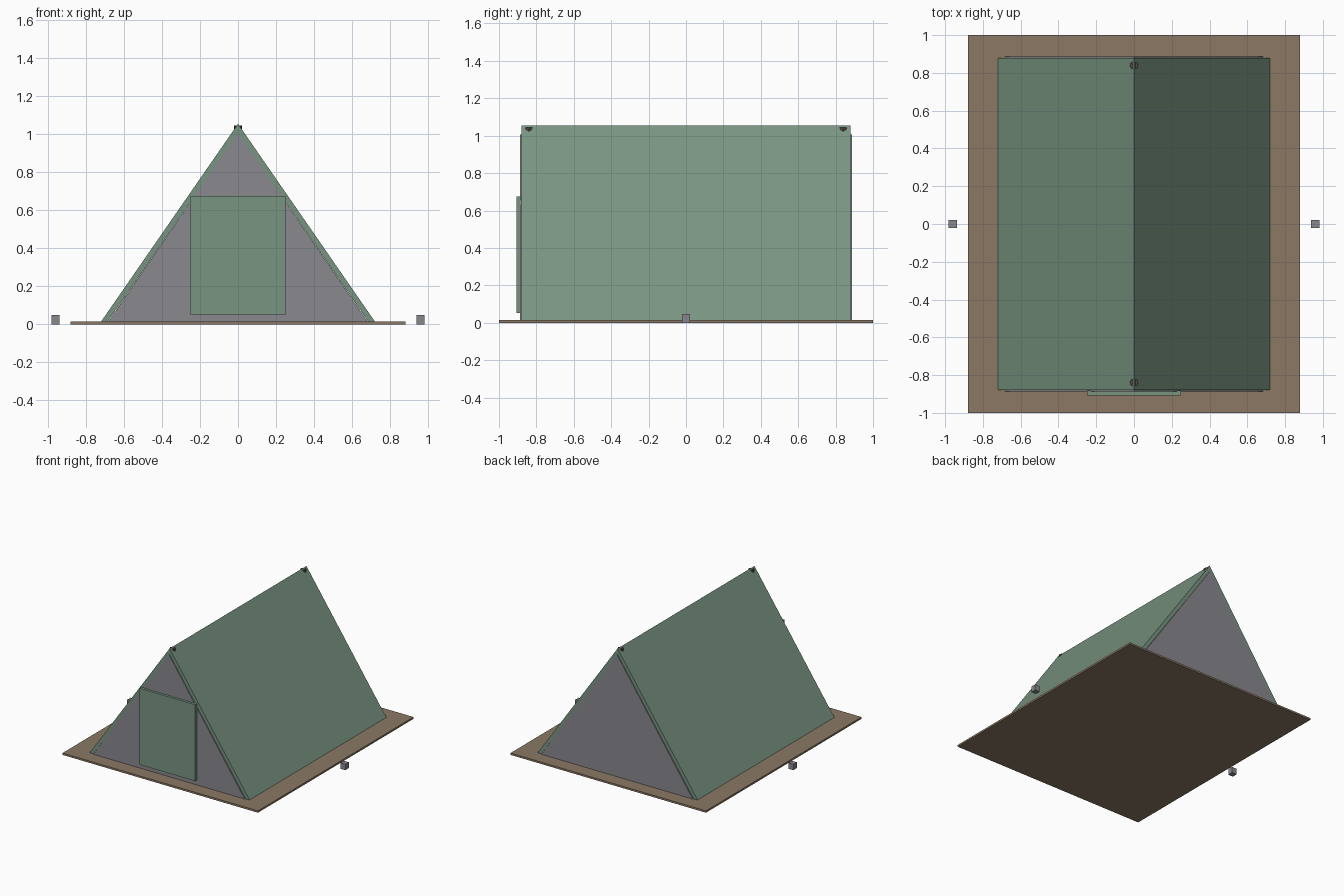
import bpy, bmesh, math

if "Cube" in bpy.data.objects:
    bpy.data.objects.remove(bpy.data.objects["Cube"])


def material(name, rgb):
    m = bpy.data.materials.new(name)
    m.diffuse_color = (*rgb, 1.0)
    m.use_nodes = True
    m.node_tree.nodes["Principled BSDF"].inputs["Base Color"].default_value = m.diffuse_color
    return m


GREEN = material("canvas_green", (0.19, 0.30, 0.22))
GREY = material("panel_grey", (0.25, 0.25, 0.275))
BROWN = material("groundsheet_brown", (0.26, 0.19, 0.13))
DARK = material("pole_brown", (0.10, 0.07, 0.05))
METAL = material("peg_grey", (0.25, 0.25, 0.27))


def prism(name, profile, y0, y1, mat):
    """Extrude an (x, z) outline along y."""
    bm = bmesh.new()
    face = bm.faces.new([bm.verts.new((x, y0, z)) for x, z in profile])
    ext = bmesh.ops.extrude_face_region(bm, geom=[face])
    moved = [v for v in ext["geom"] if isinstance(v, bmesh.types.BMVert)]
    bmesh.ops.translate(bm, verts=moved, vec=(0, y1 - y0, 0))
    bmesh.ops.recalc_face_normals(bm, faces=bm.faces)
    mesh = bpy.data.meshes.new(name)
    bm.to_mesh(mesh)
    bm.free()
    mesh.materials.append(mat)
    ob = bpy.data.objects.new(name, mesh)
    bpy.context.collection.objects.link(ob)
    return ob


def box(name, x0, x1, y0, y1, z0, z1, mat):
    return prism(name, [(x0, z0), (x1, z0), (x1, z1), (x0, z1)], y0, y1, mat)


BASE = 0.015

# Ground sheet
box("ground_sheet", -0.88, 0.88, -1.0, 1.0, 0.0, BASE, BROWN)

# Two sloping canvas slabs meeting at the ridge
for side, s in (("left", -1), ("right", 1)):
    prism(side + "_roof",
          [(s * 0.72, BASE), (0, 1.055), (0, 1.005), (s * 0.685, BASE)],
          -0.88, 0.88, GREEN)

# Triangular end walls
for end, s in (("front", -1), ("back", 1)):
    prism(end + "_wall", [(-0.682, BASE), (0.682, BASE), (0, 1.007)],
          s * 0.872, s * 0.887, GREY)

# Door flap
box("door_flap", -0.25, 0.25, -0.907, -0.882, 0.053, 0.675, GREEN)

# Upright poles poking through just under the ridge
for end, s in (("front", -1), ("back", 1)):
    bpy.ops.mesh.primitive_cylinder_add(
        vertices=8, radius=0.022, depth=1.03,
        location=(0, s * 0.84, BASE + 0.515))
    pole = bpy.context.object
    pole.name = end + "_pole"
    pole.data.materials.append(DARK)

# Ground pegs on both sides
for side, s in (("left", -1), ("right", 1)):
    box(side + "_peg", s * 0.96 - 0.022, s * 0.96 + 0.022,
        -0.022, 0.022, 0.0, 0.048, METAL)
